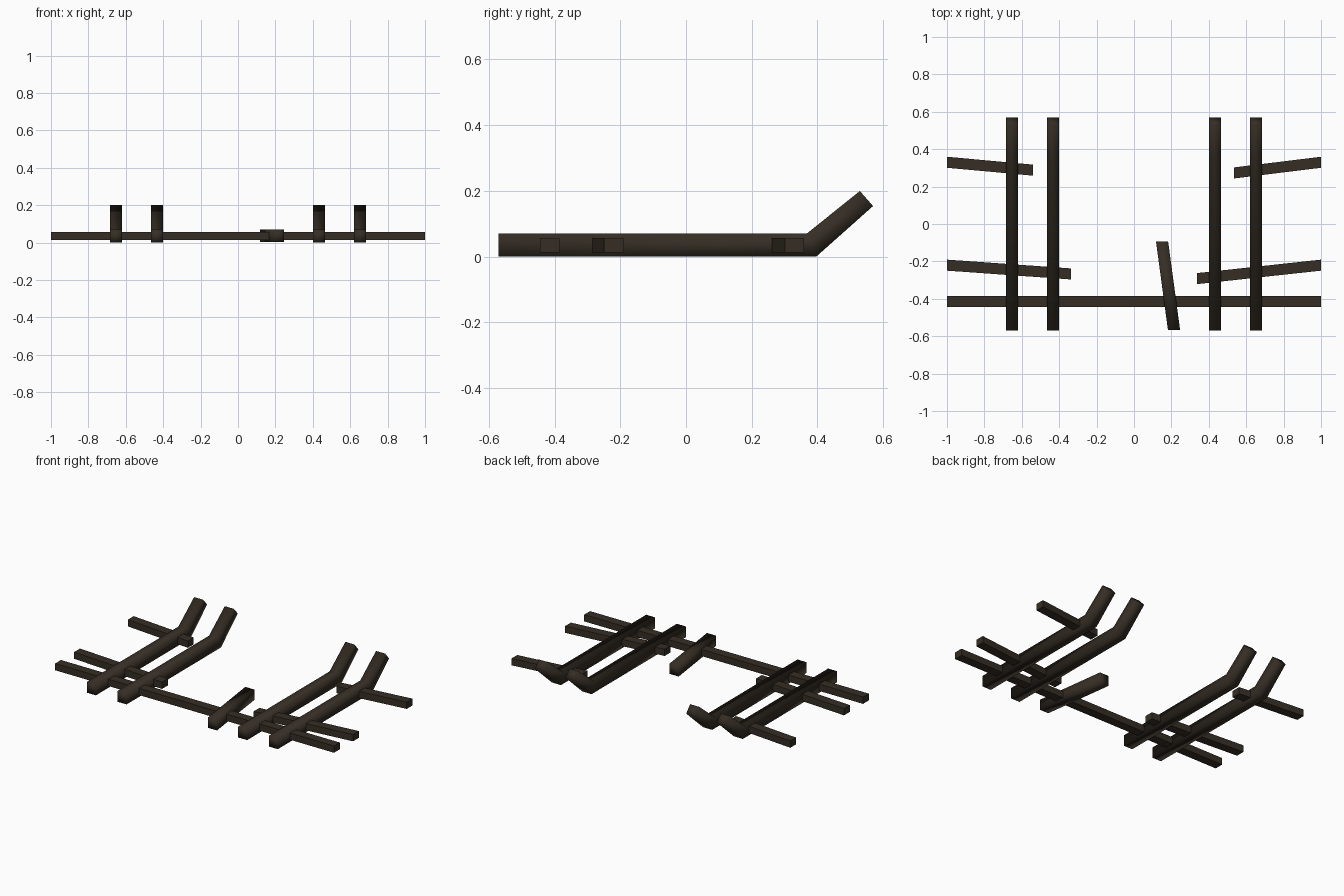
import bpy

if "Cube" in bpy.data.objects:
    bpy.data.objects.remove(bpy.data.objects["Cube"])

wood = bpy.data.materials.new("dark_weathered_wood")
wood.diffuse_color = (0.036, 0.027, 0.018, 1.0)
wood.use_nodes = True
wood.node_tree.nodes["Principled BSDF"].inputs["Base Color"].default_value = wood.diffuse_color


def sweep(name, sections, smooth=False):
    """Skin a beam through a list of four-cornered sections and cap both ends."""
    verts = [v for s in sections for v in s]
    n = len(sections)
    faces = [(3, 2, 1, 0), tuple(range(4 * n - 4, 4 * n))]
    for i in range(n - 1):
        for j in range(4):
            k = (j + 1) % 4
            faces.append((4 * i + j, 4 * i + k, 4 * i + 4 + k, 4 * i + 4 + j))
    mesh = bpy.data.meshes.new(name)
    mesh.from_pydata(verts, [], faces)
    mesh.materials.append(wood)
    obj = bpy.data.objects.new(name, mesh)
    bpy.context.collection.objects.link(obj)
    # consistent outward normals
    bpy.context.view_layer.objects.active = obj
    obj.select_set(True)
    bpy.ops.object.mode_set(mode='EDIT')
    bpy.ops.mesh.select_all(action='SELECT')
    bpy.ops.mesh.normals_make_consistent(inside=False)
    bpy.ops.object.mode_set(mode='OBJECT')
    obj.select_set(False)
    for p in mesh.polygons:
        p.use_smooth = smooth
    return obj


def rail_section(x, low, high, half=0.0325):
    """Cross-section of a rail from its lower and upper (y, z) points."""
    return [(x - half, *low), (x + half, *low), (x + half, *high), (x - half, *high)]


def bar_section(x, y, half=0.0295, z0=0.013, z1=0.057):
    return [(x, y - half, z0), (x, y + half, z0), (x, y + half, z1), (x, y - half, z1)]


# Long rails with upturned ends: (lower point, upper point) along the side profile
profile = [((-0.57, 0.0), (-0.57, 0.07)),
           ((0.396, 0.0), (0.367, 0.07)),
           ((0.569, 0.154), (0.529, 0.20))]
for side, label in ((-1, "left"), (1, "right")):
    for x, place in ((0.4325, "inner"), (0.6525, "outer")):
        sweep(f"{label}_{place}_rail",
              [rail_section(side * x, lo, hi) for lo, hi in profile], True)

# Short broken rail, set askew
sweep("short_rail", [rail_section(0.214, (-0.567, 0.003), (-0.567, 0.07)),
                     rail_section(0.15, (-0.093, 0.003), (-0.093, 0.07))], True)

# Cross ties: (start x, y) to (end x, y)
ties = {
    "full_cross_tie": ((-1, -0.415), (1, -0.415)),
    "left_back_tie": ((-1, 0.33), (-0.54, 0.288)),
    "left_front_tie": ((-1, -0.22), (-0.337, -0.267)),
    "right_back_tie": ((0.535, 0.273), (1, 0.33)),
    "right_front_tie": ((0.337, -0.292), (1, -0.22)),
}
for name, (a, b) in ties.items():
    sweep(name, [bar_section(*a), bar_section(*b)])
